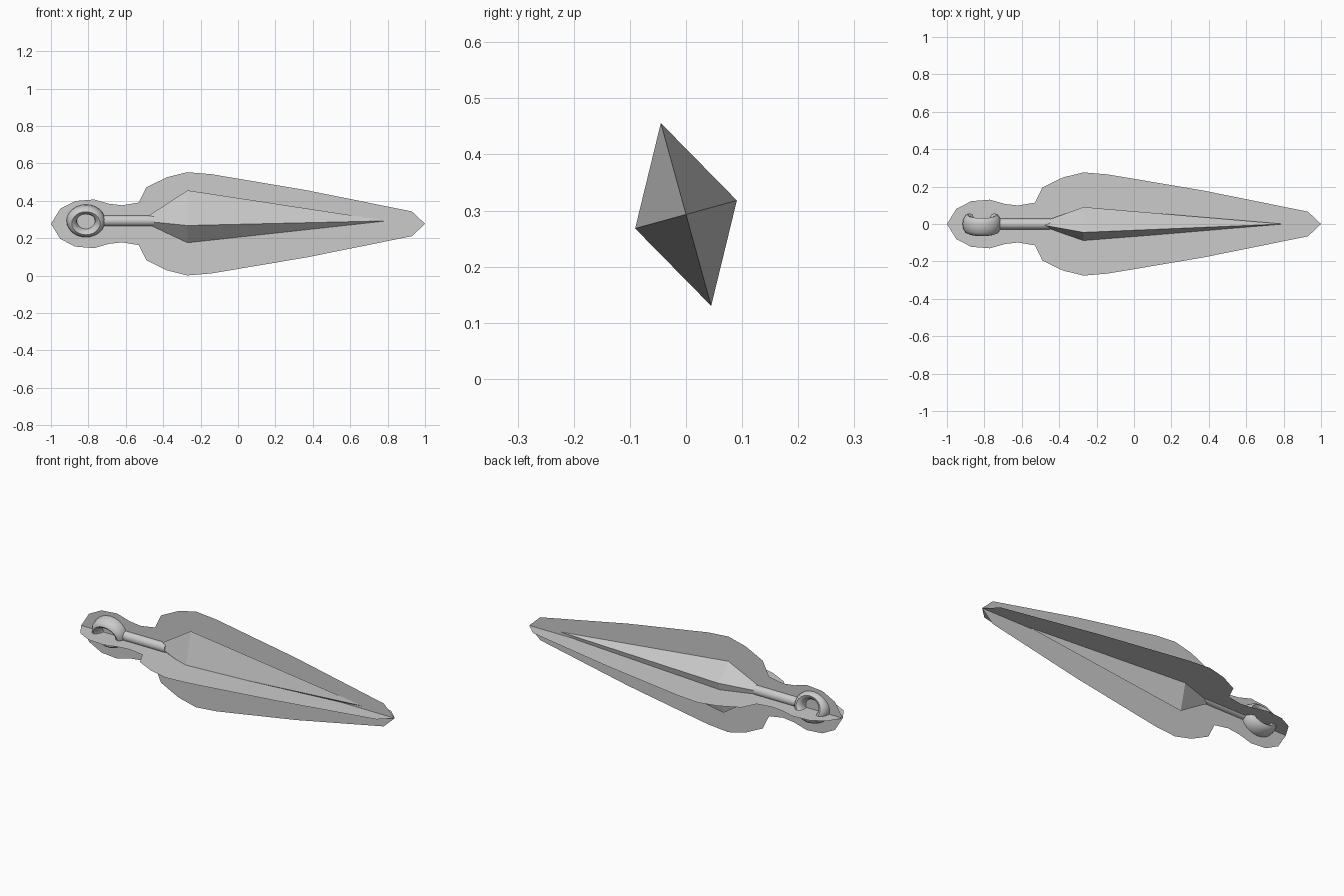
import bpy, bmesh
from math import cos, sin, tau, radians

if "Cube" in bpy.data.objects:
    bpy.data.objects.remove(bpy.data.objects["Cube"])

AXIS_Z = 0.293          # height of the solid knife's axis
TILT = radians(15.4)    # roll of the solid knife about its length


def make(name, verts, faces, smooth=False):
    me = bpy.data.meshes.new(name)
    me.from_pydata(verts, [], faces)
    bm = bmesh.new()
    bm.from_mesh(me)
    bmesh.ops.recalc_face_normals(bm, faces=bm.faces)
    bm.to_mesh(me)
    bm.free()
    ob = bpy.data.objects.new(name, me)
    bpy.context.collection.objects.link(ob)
    if smooth:
        bpy.ops.object.select_all(action='DESELECT')
        ob.select_set(True)
        bpy.context.view_layer.objects.active = ob
        bpy.ops.object.shade_smooth_by_angle(angle=radians(40))
    return ob


def rolled(x, y, z):
    return (x, y * cos(TILT) - z * sin(TILT),
            AXIS_Z + y * sin(TILT) + z * cos(TILT))


# Crossed flat silhouette sheets: half outline (x, half width), mirrored
half = [(-0.95, .081), (-0.87, .122), (-0.77, .130), (-0.69, .107),
        (-0.62, .099), (-0.53, .114), (-0.49, .195), (-0.38, .249),
        (-0.27, .276), (-0.14, .265), (0.37, .179), (0.93, .066)]
outline = [(-1, 0)] + half + [(1, 0)] + [(x, -w) for x, w in reversed(half)]
ring_ids = [list(range(len(outline)))]
make("upright_sheet", [(x, 0, .277 + w) for x, w in outline], ring_ids)
make("level_sheet", [(x, w, .277) for x, w in outline], ring_ids)

# Blade: stretched diamond with long front tip and short back taper
blade = [(-0.52, 0, 0), (0.80, 0, 0)]
blade += [(-0.27, 0, .169), (-0.27, .094, 0), (-0.27, 0, -.169), (-0.27, -.094, 0)]
faces = [(e, 2 + i, 2 + (i + 1) % 4) for e in (0, 1) for i in range(4)]
make("blade", [rolled(*v) for v in blade], faces)

# Handle: round rod between blade and ring
n = 16
rod = [rolled(x, .029 * cos(tau * i / n), .029 * sin(tau * i / n))
       for x in (-0.73, -0.45) for i in range(n)]
faces = [(i, (i + 1) % n, n + (i + 1) % n, n + i) for i in range(n)]
faces += [tuple(range(n)), tuple(range(n, 2 * n))]
make("handle", rod, faces, True)

# Pommel ring: flattened torus with a wide oval section
m, k = 24, 12
verts, faces = [], []
for i in range(m):
    a = tau * i / m
    for j in range(k):
        b = tau * j / k
        r = .076 + .028 * cos(b)
        verts.append(rolled(-0.813 + r * cos(a), .05 * sin(b), .84 * r * sin(a)))
        i2, j2 = (i + 1) % m, (j + 1) % k
        faces.append((i * k + j, i2 * k + j, i2 * k + j2, i * k + j2))
make("pommel_ring", verts, faces, True)
